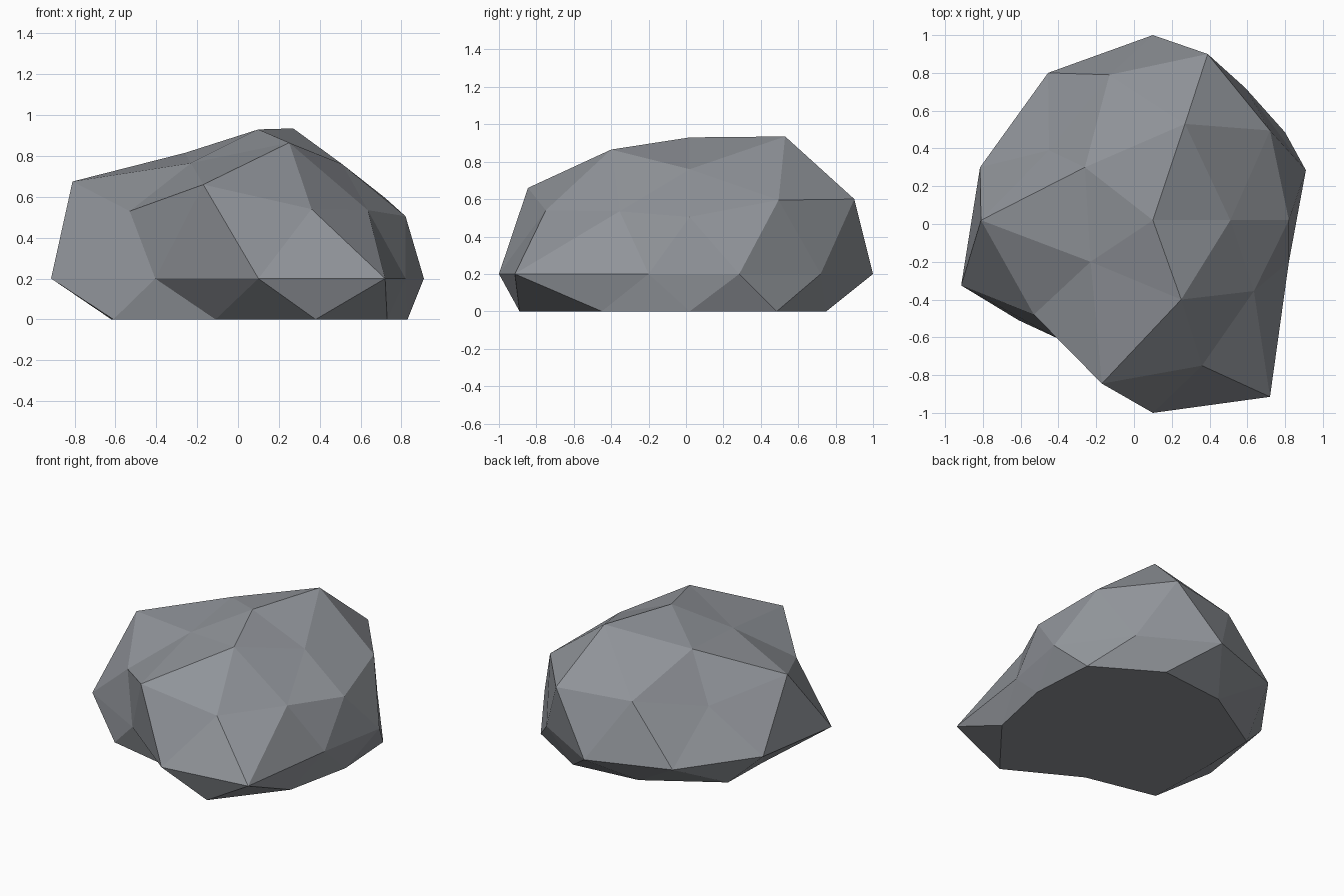
import bpy, bmesh

if "Cube" in bpy.data.objects:
    bpy.data.objects.remove(bpy.data.objects["Cube"])

# Stone grey
grey = bpy.data.materials.new("stone_grey")
grey.diffuse_color = (0.28, 0.295, 0.32, 1.0)
grey.use_nodes = True
grey.node_tree.nodes["Principled BSDF"].inputs["Base Color"].default_value = grey.diffuse_color

# Rings of the boulder from crown to foot, each running counter-clockwise from the front left
CROWN = (0.10, 0.02, 0.93)
TOP = [(-.23, -.20, .765), (.25, -.40, .865), (.51, .02, .76), (.27, .53, .935), (-.26, .30, .815)]
SHOULDER = [(-.53, -.48, .53), (-.17, -.845, .66), (.36, -.75, .54), (.635, -.355, .535), (.82, .02, .505),
            (.72, .495, .595), (.39, .90, .60), (-.13, .79, .595), (-.45, .39, .495), (-.81, .02, .675)]
WAIST = [(-.405, -.605), (.10, -1.0), (.72, -.915), (.82, -.20), (.91, .285),
         (.59, .72), (.10, 1.0), (-.455, .80), (-.815, .30), (-.915, -.325)]
FOOT = [(-.61, -.51), (-.11, -.62), (.38, -.89), (.73, -.45), (.83, .02),
        (.80, .485), (.36, .75), (-.12, .70), (-.61, .40), (-.62, .02)]

bm = bmesh.new()
crown = bm.verts.new(CROWN)
top = [bm.verts.new(p) for p in TOP]
shoulder = [bm.verts.new(p) for p in SHOULDER]
waist = [bm.verts.new((x, y, 0.2)) for x, y in WAIST]
foot = [bm.verts.new((x, y, 0.0)) for x, y in FOOT]

# Cap: five-sided crown, then the step from five to ten sides
for i in range(5):
    a, b = top[i], top[(i + 1) % 5]
    before, corner, after = (shoulder[(2 * i + d) % 10] for d in (-1, 0, 1))
    for tri in ((crown, a, b), (a, before, corner), (a, corner, after), (a, after, b)):
        bm.faces.new(tri)

# Sides: two zigzag bands
for k in range(10):
    n = (k + 1) % 10
    for tri in ((shoulder[k], waist[k], shoulder[n]), (shoulder[n], waist[k], waist[n]),
                (waist[k], foot[n], waist[n]), (waist[k], foot[k], foot[n])):
        bm.faces.new(tri)

# Flat underside
bm.faces.new(foot[::-1])
bmesh.ops.recalc_face_normals(bm, faces=bm.faces)

mesh = bpy.data.meshes.new("boulder")
bm.to_mesh(mesh)
bm.free()
mesh.materials.append(grey)
boulder = bpy.data.objects.new("boulder", mesh)
bpy.context.collection.objects.link(boulder)
